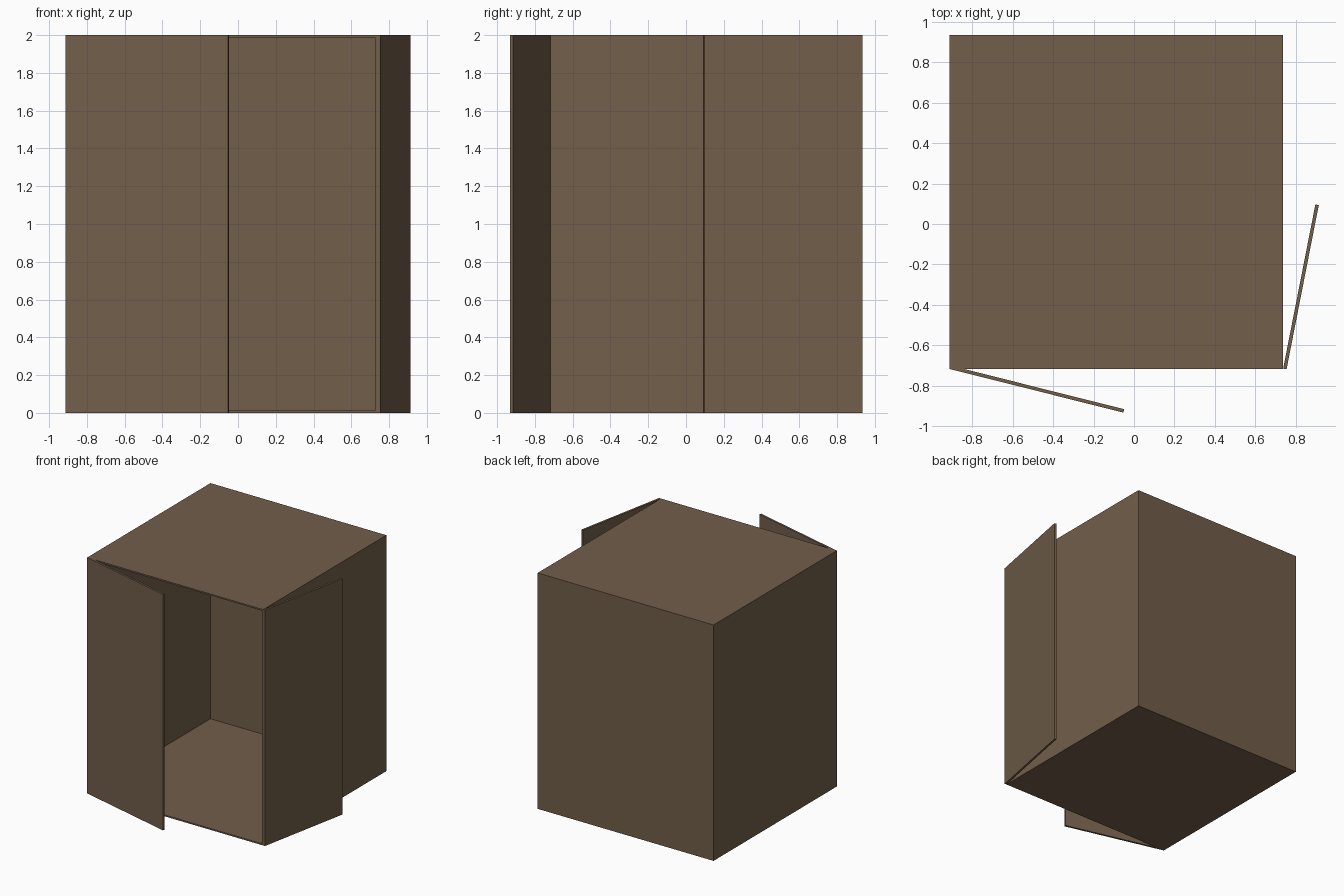
import bpy, bmesh, math
from mathutils import Matrix

if "Cube" in bpy.data.objects:
    bpy.data.objects.remove(bpy.data.objects["Cube"])

wood = bpy.data.materials.new("brown wood")
wood.diffuse_color = (0.168, 0.112, 0.069, 1)
wood.use_nodes = True
wood.node_tree.nodes["Principled BSDF"].inputs["Base Color"].default_value = wood.diffuse_color

T = 0.0172                       # board thickness
X0, X1 = -0.913, 0.737           # carcass extents
Y0, Y1 = -0.716, 0.935
H = 2.0


def add_object(name, bm):
    mesh = bpy.data.meshes.new(name)
    bmesh.ops.recalc_face_normals(bm, faces=bm.faces)
    bm.to_mesh(mesh)
    bm.free()
    mesh.materials.append(wood)
    obj = bpy.data.objects.new(name, mesh)
    bpy.context.collection.objects.link(obj)
    return obj


def box(lo, hi):
    bm = bmesh.new()
    bmesh.ops.create_cube(bm, size=1)
    for v in bm.verts:
        v.co = [a + (c + 0.5) * (b - a) for a, b, c in zip(lo, hi, v.co)]
    return bm


# Cabinet: open-fronted box, front face inset by the board thickness, then pushed in
bm = box((X0, Y0, 0), (X1, Y1, H))
front = min(bm.faces, key=lambda f: f.calc_center_median().y)
bmesh.ops.inset_individual(bm, faces=[front], thickness=T)
depth = Y1 - Y0 - T
hole = bmesh.ops.extrude_discrete_faces(bm, faces=[front])["faces"][0]
bmesh.ops.translate(bm, verts=hole.verts, vec=(0, depth, 0))
add_object("cabinet", bm)


# Doors: boards running along +x from the hinge, turned about it
def door(name, hinge, length, angle):
    bm = box((0, 0, 0), (length, T, H))
    obj = add_object(name, bm)
    obj.matrix_world = Matrix.Translation((*hinge, 0)) @ Matrix.Rotation(math.radians(angle), 4, 'Z')


door("left_door", (X0, Y0), 0.887, -14.1)
door("right_door", (0.754, -0.718), 0.827, 78.9)
